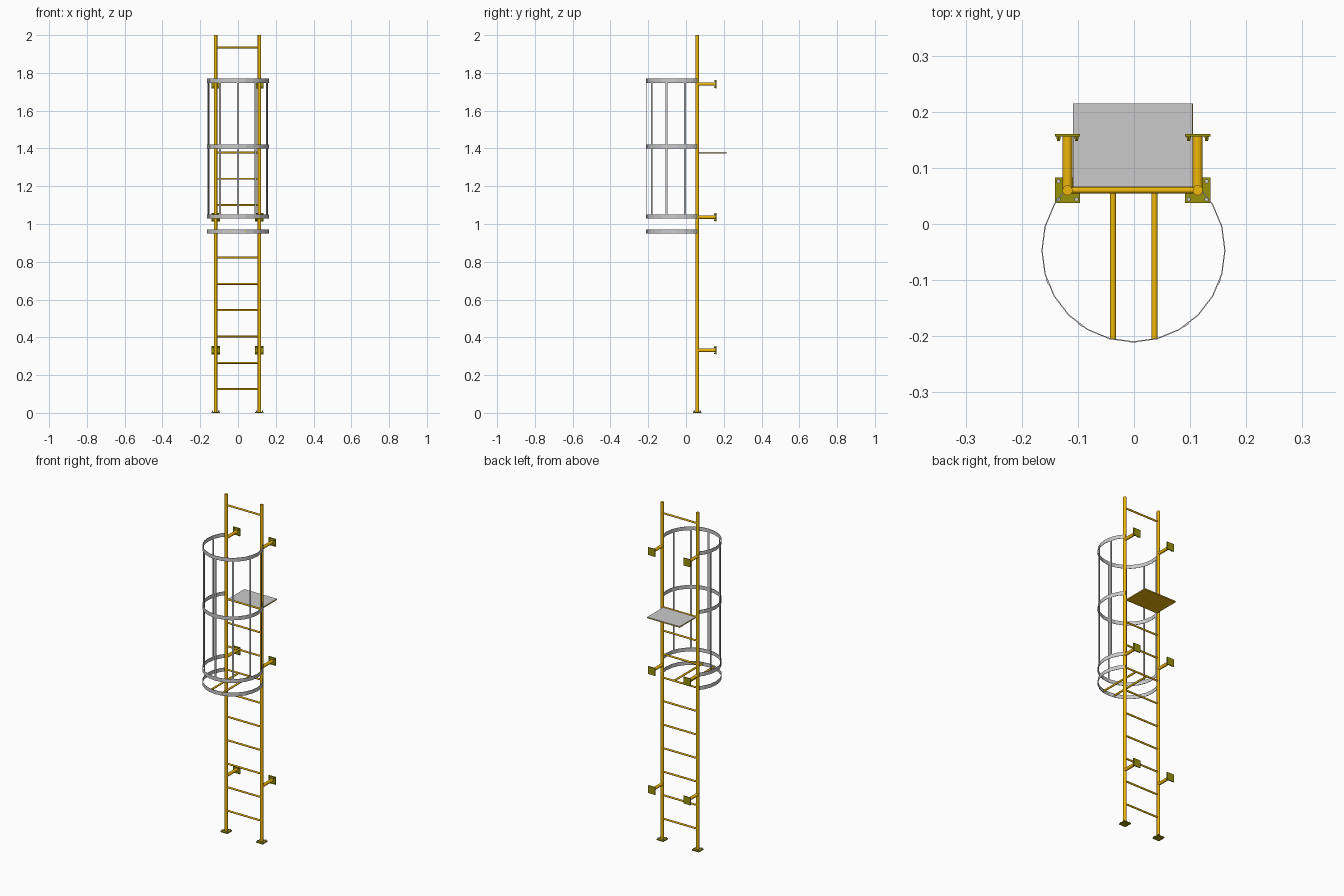
import bpy, bmesh, math
from mathutils import Vector, Matrix

if "Cube" in bpy.data.objects:
    bpy.data.objects.remove(bpy.data.objects["Cube"])


def material(name, color):
    m = bpy.data.materials.new(name)
    m.diffuse_color = (*color, 1)
    m.use_nodes = True
    m.node_tree.nodes["Principled BSDF"].inputs["Base Color"].default_value = m.diffuse_color
    return m


GOLD = material("gold_paint", (0.86, 0.47, 0.003))
OLIVE = material("olive_steel", (0.32, 0.29, 0.003))


def finish(name, bm, mat=None, smooth=False):
    bmesh.ops.recalc_face_normals(bm, faces=bm.faces)
    me = bpy.data.meshes.new(name)
    bm.to_mesh(me)
    bm.free()
    ob = bpy.data.objects.new(name, me)
    bpy.context.collection.objects.link(ob)
    if mat:
        me.materials.append(mat)
    if smooth:
        bpy.ops.object.select_all(action='DESELECT')
        ob.select_set(True)
        bpy.context.view_layer.objects.active = ob
        bpy.ops.object.shade_smooth_by_angle(angle=math.radians(40))
    return ob


def rod(name, a, b, r, mat=None, sides=16, r2=None):
    a, b = Vector(a), Vector(b)
    d = b - a
    rot = d.to_track_quat('Z', 'Y').to_matrix().to_4x4()
    bm = bmesh.new()
    bmesh.ops.create_cone(bm, cap_ends=True, segments=sides, radius1=r,
                          radius2=r if r2 is None else r2, depth=d.length,
                          matrix=Matrix.Translation((a + b) / 2) @ rot)
    return finish(name, bm, mat, sides > 8)


def box(name, center, size, mat=None, angle=0):
    bm = bmesh.new()
    m = (Matrix.Translation(center) @ Matrix.Rotation(angle, 4, 'Z')
         @ Matrix.Diagonal((*size, 1)))
    bmesh.ops.create_cube(bm, size=1, matrix=m)
    return finish(name, bm, mat)


LEFT_X, RIGHT_X, RAIL_Y = -0.1185, 0.1135, 0.06
RING_X, RING_Y, RING_R = -0.001, -0.047, 0.164
CORNERS = [(i, j) for i in (-0.016, 0.016) for j in (-0.016, 0.016)]

# Rails, feet and wall brackets on both sides
for side, x in (("left", LEFT_X), ("right", RIGHT_X)):
    rod(f"{side}_rail", (x, RAIL_Y, 0), (x, RAIL_Y, 2), 0.009, GOLD)
    box(f"{side}_foot_plate", (x, RAIL_Y, 0.003), (0.045, 0.045, 0.006), OLIVE)
    for i, j in CORNERS:
        rod(f"{side}_foot_bolt", (x + i, RAIL_Y + j, 0.005),
            (x + i, RAIL_Y + j, 0.012), 0.004, None, 6)
    for z in (0.331, 1.036, 1.741):
        rod(f"{side}_bracket_arm", (x, RAIL_Y, z), (x, 0.157, z), 0.009, GOLD)
        box(f"{side}_wall_plate", (x, 0.158, z), (0.045, 0.005, 0.045), OLIVE)
        for i, j in CORNERS:
            rod(f"{side}_wall_bolt", (x + i, 0.156, z + j),
                (x + i, 0.148, z + j), 0.0045, OLIVE, 6, 0.003)

# Rungs, with an open gap above the platform
for i in [*range(10), 13]:
    z = 0.126 + i * 0.1392
    rod("rung", (LEFT_X, RAIL_Y, z), (RIGHT_X, RAIL_Y, z), 0.0052, GOLD)

# Step-off platform: gold tray with grey deck
box("platform_tray", (-0.002, 0.14, 1.375), (0.214, 0.15, 0.004), GOLD)
box("platform_deck", (-0.002, 0.14, 1.3785), (0.213, 0.149, 0.003))


# Faceted cage hoops ending at the rails
def hoop(z, height=0.022, thick=0.002, steps=18):
    bm = bmesh.new()
    loops = []
    limit = math.radians(135)
    for k in range(steps + 1):
        a = -limit + 2 * limit * k / steps
        loops.append([bm.verts.new((RING_X + r * math.sin(a),
                                    RING_Y - r * math.cos(a), z + h))
                      for r, h in ((RING_R, -height / 2), (RING_R, height / 2),
                                   (RING_R - thick, height / 2),
                                   (RING_R - thick, -height / 2))])
    for p, q in zip(loops, loops[1:]):
        for k in range(4):
            n = (k + 1) % 4
            bm.faces.new((p[k], p[n], q[n], q[k]))
    bm.faces.new(loops[0])
    bm.faces.new(loops[-1])
    finish("cage_hoop", bm)


for z in (0.96, 1.04, 1.411, 1.758):
    hoop(z)

# Vertical cage straps
for k in range(-3, 4):
    a = math.radians(35 * k)
    r = RING_R - 0.001
    box("cage_strap", (RING_X + r * math.sin(a), RING_Y - r * math.cos(a), 1.399),
        (0.011, 0.002, 0.737), None, a)

# Bars across the bottom hoop
for x in (-0.0375, 0.0365):
    rod("gate_bar", (x, RAIL_Y, 0.961), (x, -0.206, 0.961), 0.0055, GOLD)
